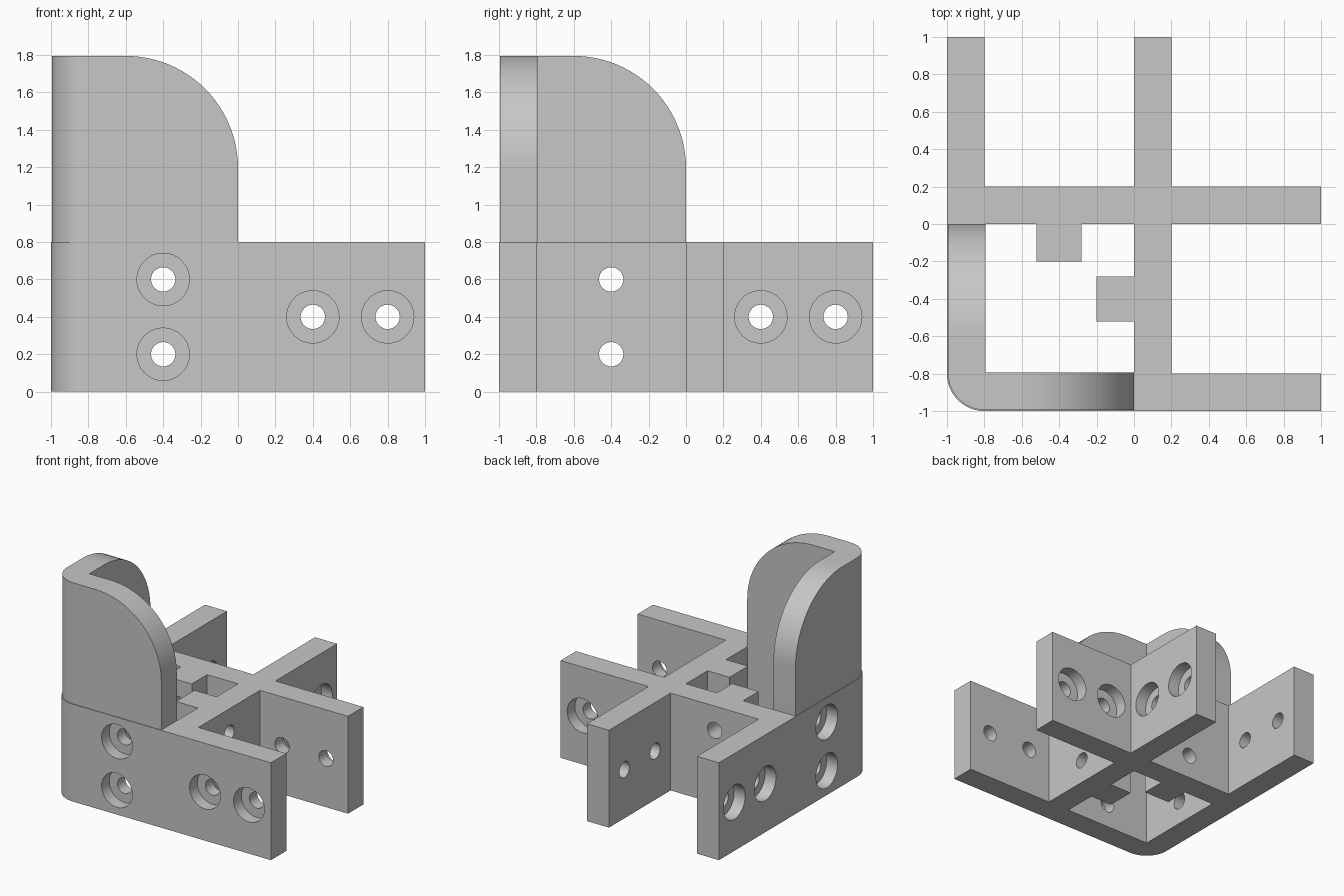
import bpy, bmesh, math
from mathutils import Matrix, Vector

if "Cube" in bpy.data.objects:
    bpy.data.objects.remove(bpy.data.objects["Cube"], do_unlink=True)

grey = bpy.data.materials.new("plain grey")
grey.use_nodes = True
COLOUR = (0.57, 0.57, 0.57, 1)
grey.diffuse_color = COLOUR
grey.node_tree.nodes["Principled BSDF"].inputs["Base Color"].default_value = COLOUR

# Both arms of the bracket are alike, so each detail is placed by (along, across, z)
PLACE = {
    "front": lambda u, d, z: Vector((u, d, z)),
    "side": lambda u, d, z: Vector((d, u, z)),
    "plan": lambda u, d, v: Vector((u, v, d)),
}


def prism(name, profile, side, near, far):
    """Extrude a closed profile from depth near to depth far."""
    put = PLACE[side]
    bm = bmesh.new()
    face = bm.faces.new([bm.verts.new(put(u, near, v)) for u, v in profile])
    ext = bmesh.ops.extrude_face_region(bm, geom=[face])
    move = put(0, far - near, 0)
    bmesh.ops.translate(bm, verts=[g for g in ext["geom"] if isinstance(g, bmesh.types.BMVert)], vec=move)
    bmesh.ops.recalc_face_normals(bm, faces=bm.faces)
    mesh = bpy.data.meshes.new(name)
    bm.to_mesh(mesh)
    bm.free()
    mesh.materials.append(grey)
    obj = bpy.data.objects.new(name, mesh)
    bpy.context.collection.objects.link(obj)
    return obj


def block(name, side, u0, u1, near, far, z0=0, z1=0.8):
    return prism(name, [(u0, z0), (u1, z0), (u1, z1), (u0, z1)], side, near, far)


def rod(side, u, z, radius, near, far, n=48):
    ring = [(u + radius * math.cos(2 * math.pi * i / n),
             z + radius * math.sin(2 * math.pi * i / n)) for i in range(n)]
    return prism("rod_cutter", ring, side, near, far)


def corner(side, u, v, radius, sign, near, far, n=24):
    """Cutter that leaves a rounded corner about the centre (u, v)."""
    out = radius + 0.1
    pts = [(radius * math.cos(math.pi / 2 * i / n), radius * math.sin(math.pi / 2 * i / n))
           for i in range(n + 1)]
    pts += [(0, out), (out, out), (out, 0)]
    return prism("corner_cutter", [(u + sign * a, v + sign * b) for a, b in pts], side, near, far)


def combine(target, other, operation):
    mod = target.modifiers.new("boolean", "BOOLEAN")
    mod.operation, mod.solver, mod.object = operation, "EXACT", other
    bpy.context.view_layer.objects.active = target
    bpy.ops.object.modifier_apply(modifier=mod.name)
    bpy.data.objects.remove(other, do_unlink=True)


def smooth(obj):
    bpy.ops.object.select_all(action="DESELECT")
    obj.select_set(True)
    bpy.context.view_layer.objects.active = obj
    bpy.ops.object.shade_smooth_by_angle(angle=math.radians(25))


# Crossed walls of the base, with one nub on each inner wall
base = block("base_walls", "front", -1, 1, -1, -0.8)
combine(base, block("side_wall", "side", -1, 1, -1, -0.8), "UNION")
for side in ("front", "side"):
    combine(base, block("inner_wall", side, -1, 1, 0, 0.2), "UNION")
    combine(base, block("nub", side, -0.52, -0.28, -0.2, 0.1), "UNION")
combine(base, corner("plan", -0.8, -0.8, 0.2, -1, -0.1, 0.9), "DIFFERENCE")

# Screw holes through both walls of each arm, with counterbores
for side in ("front", "side"):
    for u, z in ((-0.4, 0.2), (-0.4, 0.6), (0.4, 0.4), (0.8, 0.4)):
        combine(base, rod(side, u, z, 0.065, -1.1, 0.3), "DIFFERENCE")
        combine(base, rod(side, u, z, 0.14, -1.1, -0.9), "DIFFERENCE")
        if u > 0:
            combine(base, rod(side, u, z, 0.14, 0.1, 0.3), "DIFFERENCE")
smooth(base)

# Tall corner guard: two fins meeting at a rounded corner, tops rounded off
A, B, TOP = -0.995, -0.795, 1.795
plan = [(A, A), (0, A), (0, B), (B, B), (B, 0), (A, 0)]
guard = prism("corner_guard", plan, "plan", 0.79, TOP)
combine(guard, corner("plan", B, B, 0.2, -1, 0.7, 1.9), "DIFFERENCE")
for side in ("front", "side"):
    combine(guard, corner(side, -0.6, TOP - 0.6, 0.6, 1, -1.1, -0.7), "DIFFERENCE")
smooth(guard)
